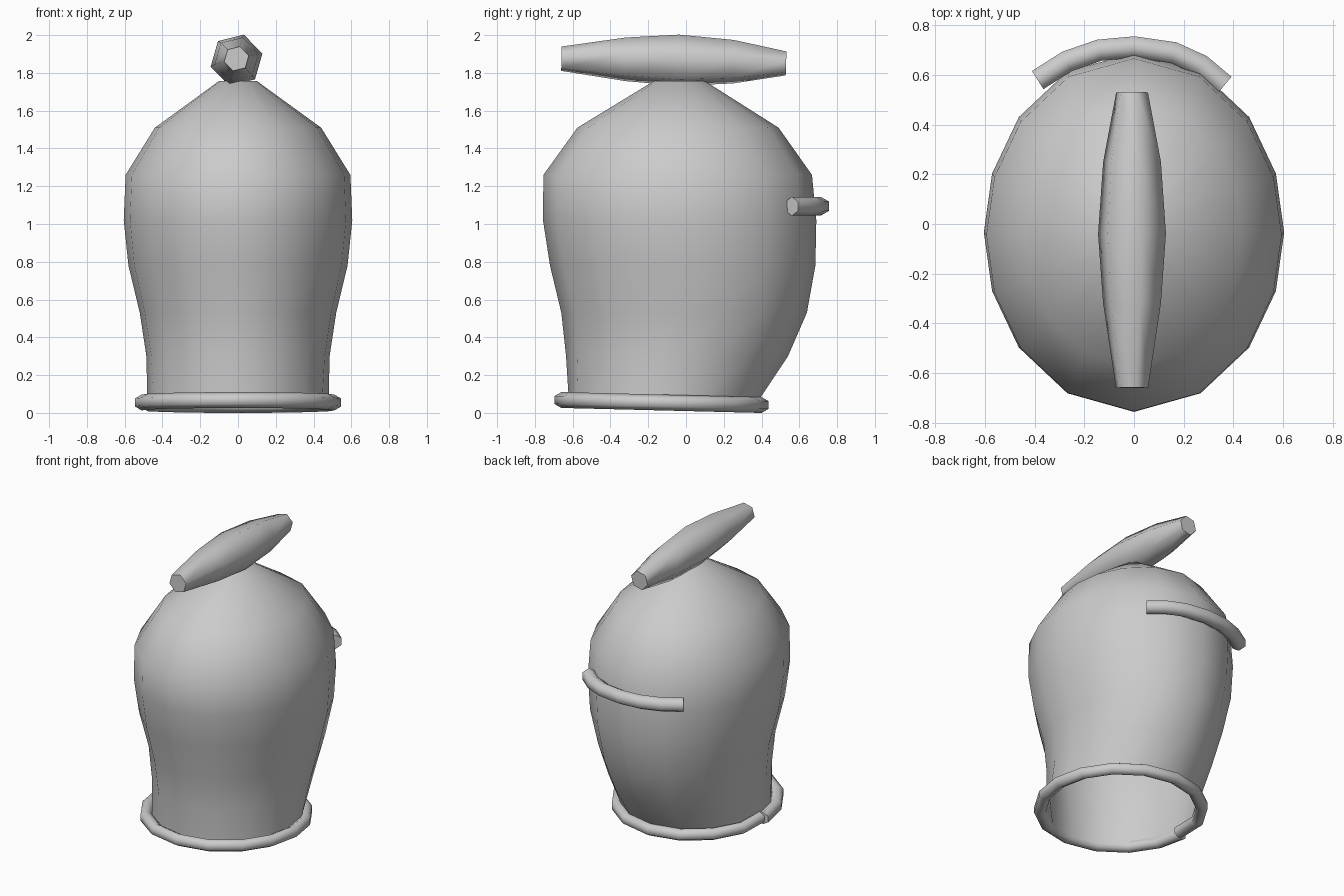
import bpy, bmesh
from math import sin, cos, pi, radians, hypot
from mathutils import Vector

if "Cube" in bpy.data.objects:
    bpy.data.objects.remove(bpy.data.objects["Cube"])


def loft(name, rings, caps=(True, True)):
    """Skin a list of equal-length vertex rings, optionally capping the ends."""
    bm = bmesh.new()
    vs = [[bm.verts.new(p) for p in ring] for ring in rings]
    n = len(vs[0])
    for a, b in zip(vs, vs[1:]):
        for i in range(n):
            j = (i + 1) % n
            bm.faces.new((a[i], a[j], b[j], b[i]))
    for ring, cap in zip((vs[0], vs[-1]), caps):
        if cap:
            bm.faces.new(ring)
    bmesh.ops.recalc_face_normals(bm, faces=bm.faces)
    me = bpy.data.meshes.new(name)
    bm.to_mesh(me)
    bm.free()
    ob = bpy.data.objects.new(name, me)
    bpy.context.collection.objects.link(ob)
    bpy.ops.object.select_all(action='DESELECT')
    ob.select_set(True)
    bpy.context.view_layer.objects.active = ob
    bpy.ops.object.shade_smooth_by_angle(angle=radians(65))
    return ob


def oval(t, rx, ry):
    """Point of an ellipse at true polar angle t."""
    r = 1 / hypot(cos(t) / rx, sin(t) / ry)
    return r * cos(t), r * sin(t)


def tube(name, path, radii, sides=6, phase=0.0):
    """Sweep a polygon along a roughly horizontal path."""
    pts = [Vector(p) for p in path]
    rings = []
    for i, p in enumerate(pts):
        d = (pts[min(i + 1, len(pts) - 1)] - pts[max(i - 1, 0)]).normalized()
        side = d.cross(Vector((0, 0, 1))).normalized()
        up = side.cross(d)
        rings.append([p + radii[i] * (side * cos(phase + 2 * pi * k / sides)
                                      + up * sin(phase + 2 * pi * k / sides))
                      for k in range(sides)])
    return loft(name, rings)


# Bell-shaped body, open underneath: z, half width, front y, back y
profile = [(0.06, 0.48, -0.62, 0.38), (0.30, 0.485, -0.635, 0.54),
           (0.53, 0.52, -0.66, 0.64), (0.78, 0.58, -0.72, 0.685),
           (1.02, 0.605, -0.757, 0.69), (1.26, 0.595, -0.755, 0.667),
           (1.51, 0.44, -0.575, 0.49), (1.757, 0.10, -0.17, 0.10)]
rings = []
for z, rx, y0, y1 in profile:
    ring = []
    for k in range(16):
        x, y = oval(2 * pi * k / 16, rx, (y1 - y0) / 2)
        ring.append((x, y + (y0 + y1) / 2, z))
    rings.append(ring)
loft("body", rings, (False, True))

# Slightly tilted base rim, its two ends meeting with a small step on the left
path = []
for k in range(17):
    x, y = oval(pi + 2 * pi * k / 16, 0.50, 0.53)
    s = 1.02 - 0.05 * (k == 16)
    y -= 0.13
    path.append((x * s, y, 0.055 - 0.025 * (y + 0.13)))
tube("base_rim", path, [0.042] * 17, phase=pi / 6)

# Curved handle on the back
path = [(-0.388, 0.58), (-0.27, 0.655), (-0.14, 0.70), (0, 0.713),
        (0.16, 0.69), (0.27, 0.64), (0.365, 0.56)]
tube("back_handle", [(x, y, 1.094) for x, y in path], [0.05] * 7, phase=pi / 6)

# Tapered hexagonal bar across the top
bar = [(-0.66, 1.875, 0.067), (-0.32, 1.872, 0.12), (-0.04, 1.867, 0.141),
       (0.25, 1.859, 0.12), (0.53, 1.85, 0.066)]
tube("top_bar", [(-0.008, y, z) for y, z, r in bar], [r for y, z, r in bar],
     phase=radians(14))
